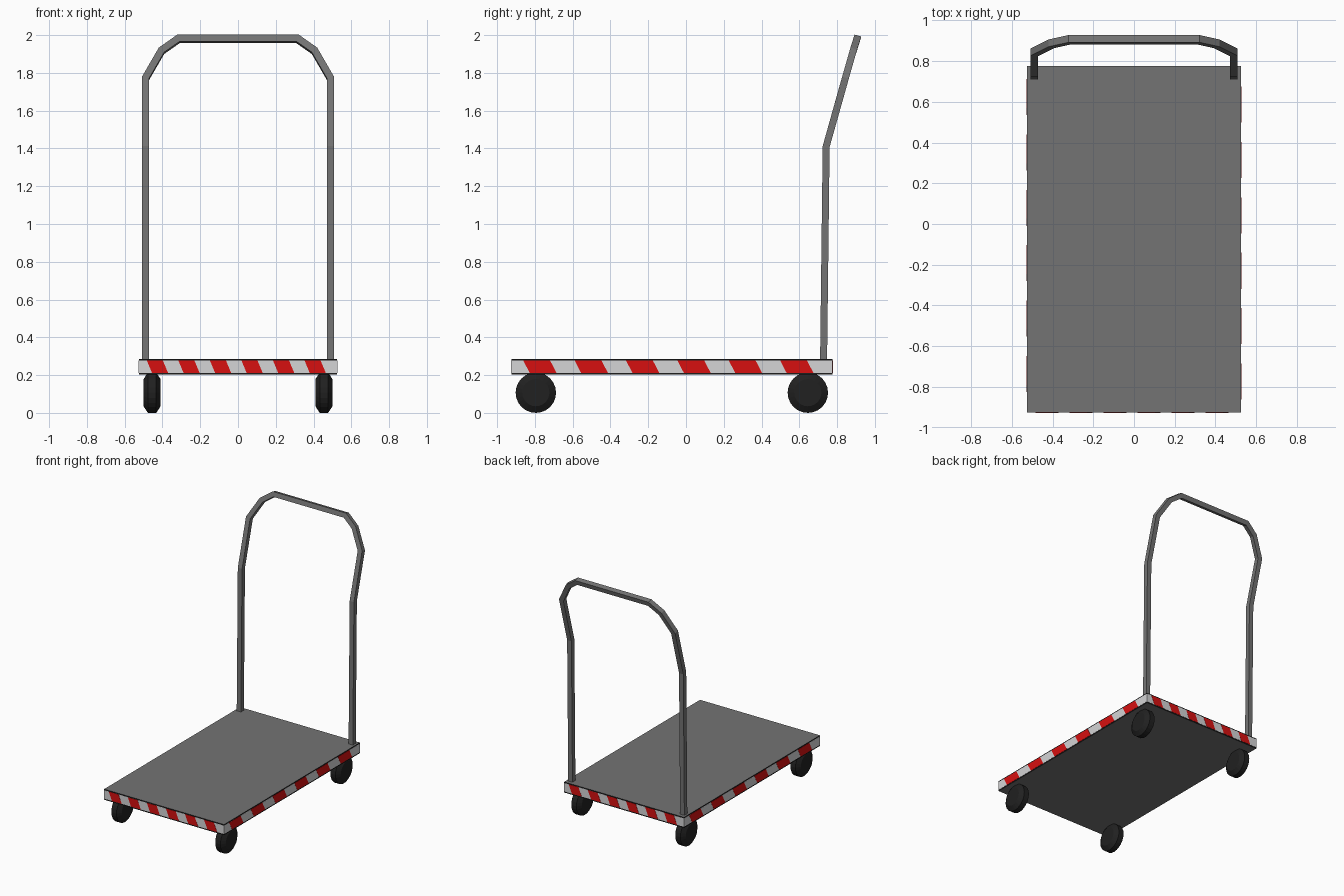
import bpy, bmesh, math
from mathutils import Vector

if "Cube" in bpy.data.objects:
    bpy.data.objects.remove(bpy.data.objects["Cube"], do_unlink=True)


def material(name, rgb):
    m = bpy.data.materials.new(name)
    m.use_nodes = True
    m.diffuse_color = (*rgb, 1)
    node = next(n for n in m.node_tree.nodes if n.type == "BSDF_PRINCIPLED")
    node.inputs["Base Color"].default_value = (*rgb, 1)
    node.inputs["Roughness"].default_value = 0.7
    return m


GREY = material("steel grey", (0.175, 0.175, 0.175))
BLACK = material("edge black", (0.012, 0.012, 0.012))
RUBBER = material("rubber black", (0.015, 0.015, 0.015))
WHITE = material("stripe white", (0.66, 0.66, 0.67))
RED = material("stripe red", (0.68, 0.005, 0.005))


def finish(bm, name, *mats):
    bmesh.ops.recalc_face_normals(bm, faces=bm.faces)
    mesh = bpy.data.meshes.new(name)
    bm.to_mesh(mesh)
    bm.free()
    for m in mats:
        mesh.materials.append(m)
    ob = bpy.data.objects.new(name, mesh)
    bpy.context.collection.objects.link(ob)
    return ob


def bridge(bm, rings, closed=False):
    """Skin a list of vertex rings, capping the ends unless closed."""
    pairs = list(zip(rings, rings[1:]))
    if closed:
        pairs.append((rings[-1], rings[0]))
    for a, b in pairs:
        for i in range(len(a)):
            j = (i + 1) % len(a)
            bm.faces.new((a[i], a[j], b[j], b[i]))
    if not closed:
        bm.faces.new(rings[0])
        bm.faces.new(rings[-1])


def box(bm, half_x, half_y, y, z0, z1):
    made = bmesh.ops.create_cube(bm, size=1)["verts"]
    for v in made:
        v.co = Vector((v.co.x * 2 * half_x, v.co.y * 2 * half_y + y,
                       (z0 + z1) / 2 + v.co.z * (z1 - z0)))


# Deck: grey top and underside, thin black edge
HX, HY, CY = 0.525, 0.85, -0.075
Z0, Z1 = 0.202, 0.286
B0, B1 = 0.211, 0.278
bm = bmesh.new()
box(bm, HX, HY, CY, Z0, Z1)
bm.normal_update()
for f in bm.faces:
    f.material_index = 0 if abs(f.normal.z) > 0.5 else 1
finish(bm, "deck", GREY, BLACK)

# White safety band around the deck edge
bm = bmesh.new()
box(bm, HX + 0.001, HY + 0.001, CY, B0, B1)
finish(bm, "edge_band", WHITE)


# Slanted red stripes, six per side
def stripes(name, normal, half_len, reach, start, width, pitch, slant):
    n = Vector(normal)
    along = Vector((0, 0, 1)).cross(n)
    centre = Vector((0, CY, 0)) + n * reach
    bm = bmesh.new()
    for k in range(6):
        s = start + k * pitch
        corners = ((s, B1), (s + width, B1), (s + width + slant, B0), (s + slant, B0))
        rings = [[bm.verts.new(centre + along * u + n * d + Vector((0, 0, z)))
                  for u, z in corners] for d in (0, 0.002)]
        bridge(bm, rings)
    finish(bm, name, RED)


for label, side in (("front", -1), ("back", 1)):
    stripes(label + "_stripes", (0, side, 0), HX, HY, -0.483, 0.085, 0.167, 0.028)
for label, side in (("left", 1), ("right", -1)):
    stripes(label + "_stripes", (side, 0, 0), HY, HX, -0.787, 0.142, 0.272, 0.035)


# Wheels: chamfered discs
def wheel(name, x, y, radius=0.107, sides=24):
    profile = ((-0.045, 0.072), (-0.022, radius), (0.022, radius), (0.045, 0.072))
    bm = bmesh.new()
    rings = []
    for dx, r in profile:
        angles = [math.tau * i / sides for i in range(sides)]
        rings.append([bm.verts.new((x + dx, y + r * math.sin(a), radius + r * math.cos(a)))
                      for a in angles])
    bridge(bm, rings)
    finish(bm, name, RUBBER)


for end, y in (("front", -0.795), ("back", 0.645)):
    for side, x in (("left", 0.455), ("right", -0.455)):
        wheel(f"{end}_{side}_wheel", x, y)

# Push handle: square tube swept along a mirrored path
half = [(0.49, 0.728, 0.25), (0.49, 0.742, 1.41), (0.49, 0.843, 1.77),
        (0.405, 0.885, 1.917), (0.315, 0.905, 1.98)]
path = [Vector(p) for p in half]
path += [Vector((-p.x, p.y, p.z)) for p in reversed(path)]
lower = Vector((0, 1, 0))
upper = Vector((0, 0.962, -0.273))
bend = (lower + upper).normalized()
last = len(path) - 1
R = 0.0185
bm = bmesh.new()
rings = []
for i, p in enumerate(path):
    before = (p - path[max(i - 1, 0)]).normalized()
    after = (path[min(i + 1, last)] - p).normalized()
    tangent = (before + after).normalized()
    depth = lower if i in (0, last) else bend if i in (1, last - 1) else upper
    across = tangent.cross(depth).normalized()
    mitre = 1 / max(tangent.dot(after if i < last else before), 0.5)
    rings.append([bm.verts.new(p + across * R * mitre * a + depth * R * b)
                  for a, b in ((-1, -1), (1, -1), (1, 1), (-1, 1))])
bridge(bm, rings)
finish(bm, "push_handle", GREY)
